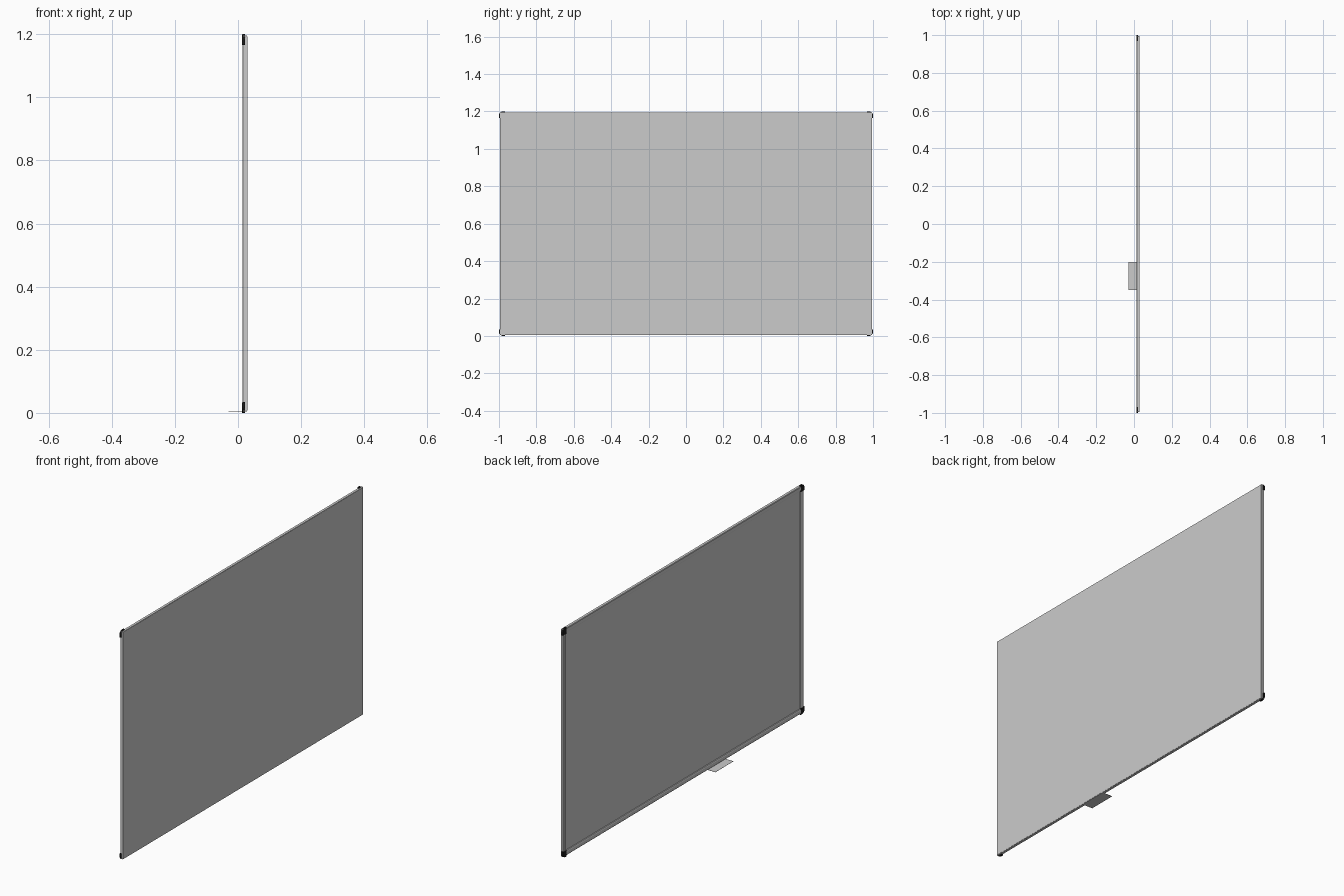
import bpy, bmesh, math

if "Cube" in bpy.data.objects:
    bpy.data.objects.remove(bpy.data.objects["Cube"])

HALF_Y, HEIGHT = 1.0, 1.2


def make_object(name, bm):
    bmesh.ops.recalc_face_normals(bm, faces=bm.faces)
    mesh = bpy.data.meshes.new(name)
    bm.to_mesh(mesh)
    bm.free()
    obj = bpy.data.objects.new(name, mesh)
    bpy.context.collection.objects.link(obj)
    return obj


def box(name, x, y, z):
    bm = bmesh.new()
    bmesh.ops.create_cube(bm, size=1)
    for v in bm.verts:
        for i, (a, b) in enumerate((x, y, z)):
            v.co[i] = a if v.co[i] < 0 else b
    return make_object(name, bm)


# Writing panel, flush with the far side
box("board_panel", (0.019, 0.03), (-0.99, 0.99), (0.007, 1.193))

# Mitred frame: one rail section (inset, x) swept around the board
section = [(0, 0.029), (0, 0.016), (0.003, 0.0135), (0.019, 0.0135),
           (0.024, 0.0155), (0.026, 0.019), (0.026, 0.029)]
bm = bmesh.new()
rings = []
for sy, sz in ((-1, -1), (1, -1), (1, 1), (-1, 1)):
    rings.append([bm.verts.new((x, sy * (0.994 - d), HEIGHT / 2 + sz * (0.595 - d)))
                  for d, x in section])
n = len(section)
for i in range(4):
    a, b = rings[i], rings[(i + 1) % 4]
    for j in range(n):
        k = (j + 1) % n
        bm.faces.new((a[j], b[j], b[k], a[k]))
make_object("frame", bm)

# Black rounded corner caps
black = bpy.data.materials.new("black_plastic")
black.diffuse_color = (0.01, 0.01, 0.01, 1)
black.use_nodes = True
black.node_tree.nodes["Principled BSDF"].inputs["Base Color"].default_value = black.diffuse_color


def corner_cap(name, sy, sz):
    w, h, r = 0.031, 0.034, 0.022
    pts = [(w, h), (w, 0)]
    pts += [(r - r * math.sin(t), r - r * math.cos(t))
            for t in (math.pi / 2 * i / 8 for i in range(9))]
    pts += [(0, h)]
    bm = bmesh.new()
    base = [bm.verts.new((0.022, sy * (HALF_Y - a), HEIGHT / 2 + sz * (HEIGHT / 2 - b)))
            for a, b in pts]
    face = bm.faces.new(base)
    out = bmesh.ops.extrude_face_region(bm, geom=[face], use_keep_orig=True)
    top = [v for v in out["geom"] if isinstance(v, bmesh.types.BMVert)]
    for v in top:
        v.co.x = 0.0122
    rim = [e for e in bm.edges if all(v in top for v in e.verts)]
    bmesh.ops.bevel(bm, geom=rim, offset=0.002, segments=2, profile=0.5, affect='EDGES')
    obj = make_object(name, bm)
    obj.data.materials.append(black)


for sy, side in ((-1, "right"), (1, "left")):
    for sz, level in ((-1, "lower"), (1, "upper")):
        corner_cap(f"{level}_{side}_corner_cap", sy, sz)

# Thin pen tray at the lower edge
box("pen_tray", (-0.03, 0.016), (-0.35, -0.2), (0.005, 0.006))
